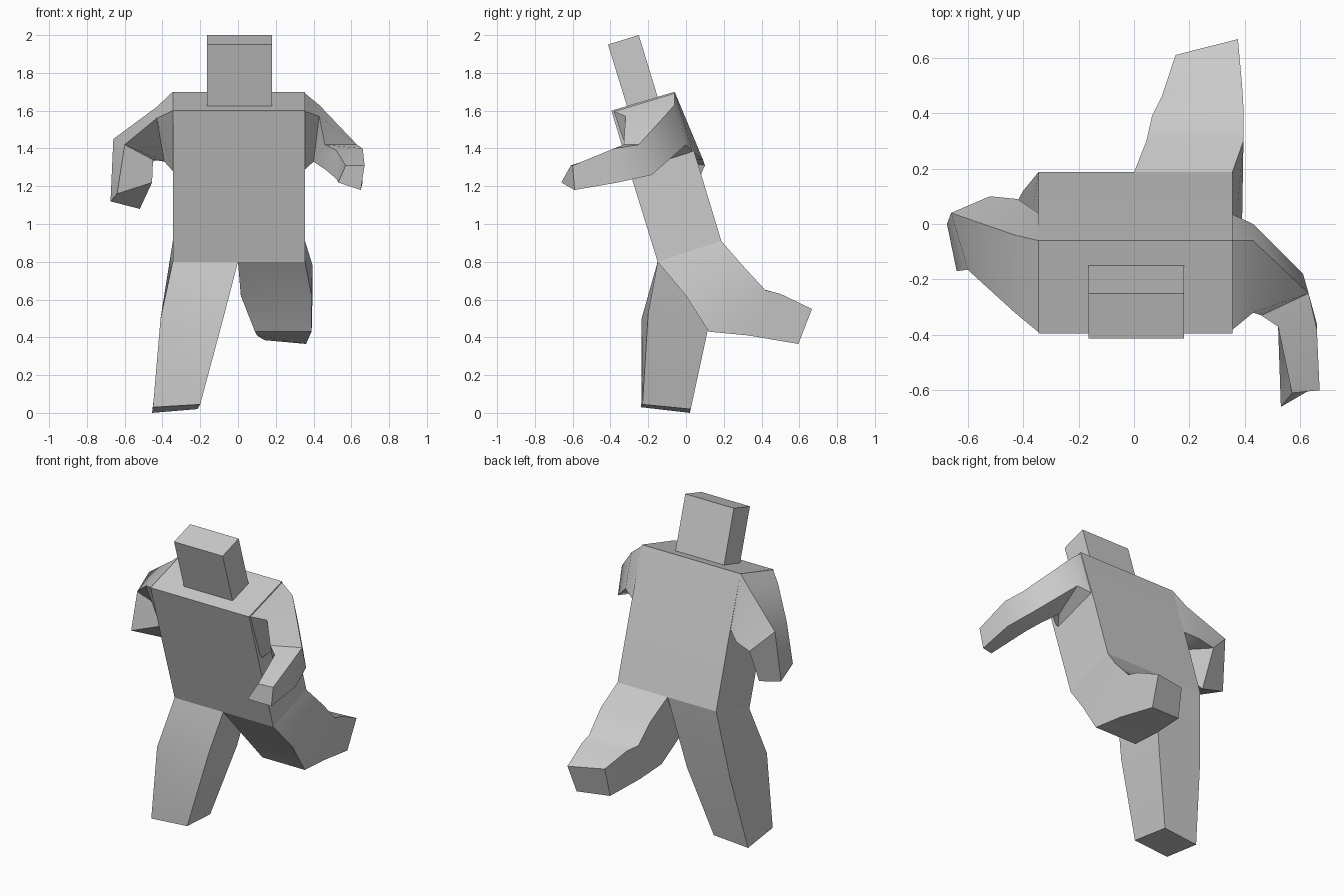
import bpy, bmesh
from math import radians


def loft(name, sections):
    """Skin a chain of matching cross-sections and cap both ends."""
    bm = bmesh.new()
    rings = [[bm.verts.new(p) for p in s] for s in sections]
    n = len(rings[0])
    for a, b in zip(rings, rings[1:]):
        for i in range(n):
            j = (i + 1) % n
            bm.faces.new((a[i], a[j], b[j], b[i]))
    bm.faces.new(rings[0][::-1])
    bm.faces.new(rings[-1])
    bmesh.ops.recalc_face_normals(bm, faces=bm.faces)
    me = bpy.data.meshes.new(name)
    bm.to_mesh(me)
    bm.free()
    ob = bpy.data.objects.new(name, me)
    bpy.context.collection.objects.link(ob)
    bpy.ops.object.select_all(action='DESELECT')
    ob.select_set(True)
    bpy.context.view_layer.objects.active = ob
    bpy.ops.object.shade_smooth_by_angle(angle=radians(40))
    return ob


def slab(x0, x1, front, back):
    """Rectangle spanning x0..x1 between two (y, z) points."""
    return [(x0, *front), (x1, *front), (x1, *back), (x0, *back)]


HIP_F, HIP_B = (-.15, .80), (.187, .91)

# Leaning torso and head
loft("torso", [slab(-.345, .355, HIP_F, HIP_B),
               slab(-.345, .355, (-.28, 1.22), (.06, 1.33)),
               slab(-.345, .355, (-.395, 1.60), (-.06, 1.70))])
loft("head", [slab(-.165, .18, (-.305, 1.60), (-.14, 1.64)),
              slab(-.165, .18, (-.413, 1.95), (-.25, 2.0))])

# Standing leg
loft("standing_leg", [
    slab(-.345, 0, HIP_F, HIP_B),
    [(-.41, -.235, .50), (-.07, -.20, .53), (-.09, .12, .46), (-.40, .12, .46)],
    [(-.45, -.237, .03), (-.20, -.23, .045), (-.215, .025, .02), (-.455, .02, 0)]])

# Leg kicked out behind
loft("raised_leg", [
    slab(0, .355, HIP_F, HIP_B),
    [(.015, 0, .62), (.39, 0, .62), (.395, .30, .78), (.045, .30, .78)],
    [(.09, .12, .43), (.39, .12, .43), (.395, .42, .65), (.065, .39, .66)],
    [(.10, .33, .41), (.38, .33, .41), (.39, .50, .63), (.10, .46, .64)],
    [(.14, .57, .385), (.36, .595, .365), (.375, .667, .55), (.15, .61, .57)]])


def shoulder(s):
    """Shoulder root section on side s."""
    return [(s * .345, -.39, 1.60), (s * .345, -.06, 1.70),
            (s * .345, .04, 1.38), (s * .345, -.28, 1.28)]


# Arm swung forward
loft("forward_arm", [
    shoulder(1),
    [(.43, -.32, 1.57), (.43, -.06, 1.63), (.43, 0, 1.42), (.40, -.20, 1.33)],
    [(.46, -.33, 1.42), (.63, -.25, 1.42), (.61, -.18, 1.26), (.46, -.30, 1.29)],
    [(.52, -.37, 1.39), (.66, -.38, 1.40), (.66, -.36, 1.22), (.52, -.37, 1.24)],
    [(.57, -.61, 1.31), (.67, -.60, 1.31), (.65, -.59, 1.18), (.53, -.66, 1.22)]])

# Arm bent down at the side
loft("backward_arm", [
    shoulder(-1),
    [(-.43, -.32, 1.56), (-.43, -.04, 1.62), (-.42, .09, 1.34), (-.39, -.15, 1.33)],
    [(-.60, -.165, 1.42), (-.66, .04, 1.45), (-.52, .10, 1.31), (-.45, -.05, 1.34)],
    [(-.64, -.17, 1.16), (-.675, 0, 1.12), (-.52, 0, 1.08), (-.455, -.12, 1.22)]])
